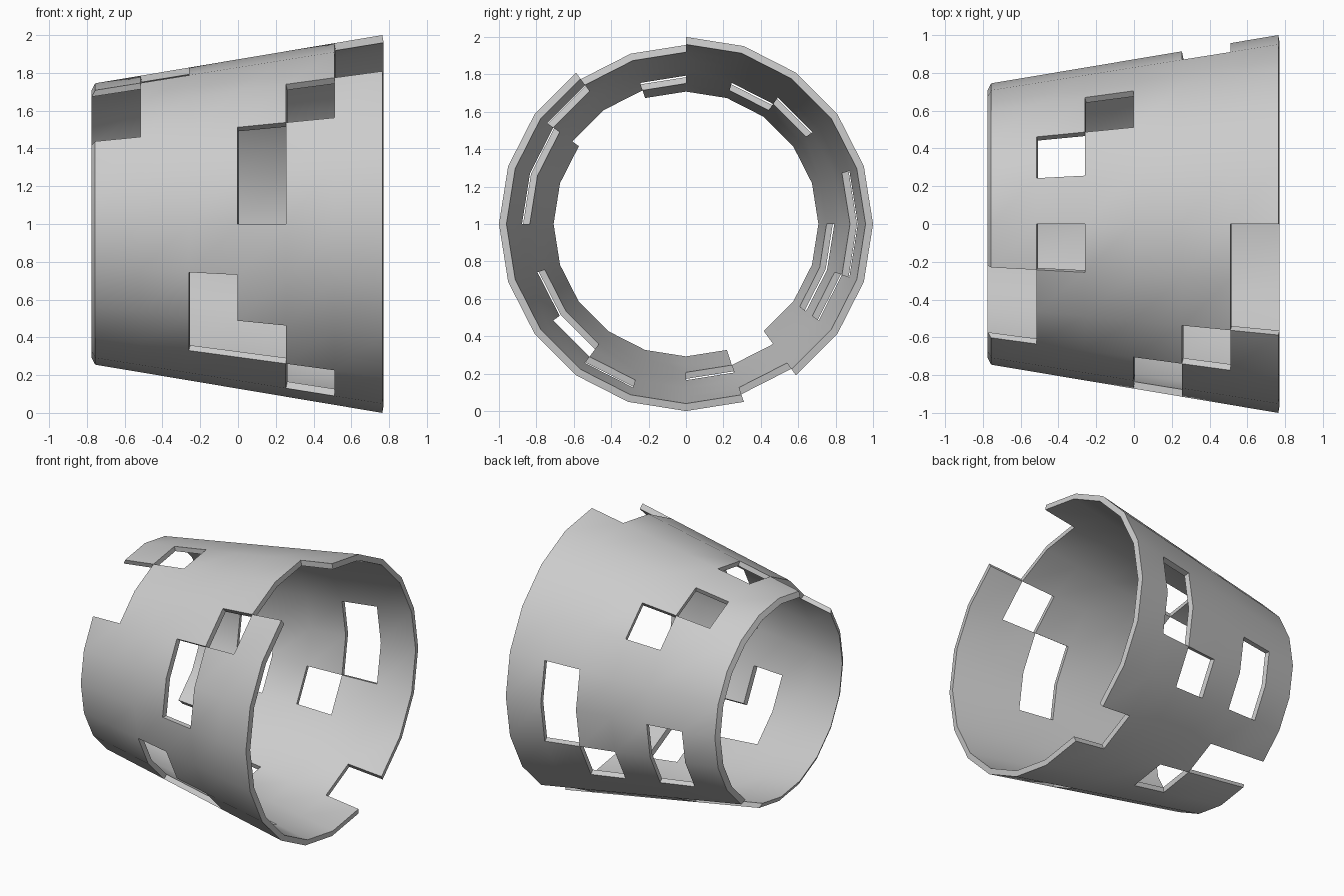
import bpy, bmesh
from math import sin, cos, radians

if "Cube" in bpy.data.objects:
    bpy.data.objects.remove(bpy.data.objects["Cube"])

SIDES = 20
# Ring positions (x, radius) of the outer and inner walls, small end to large end
x_out = [-0.756, -0.516, -0.26, -0.003, 0.254, 0.51, 0.764]
x_in = [-0.775, -0.509, -0.253, 0.004, 0.261, 0.517, 0.771]
outer = [(x, 1.0 + (x - 0.764) * 0.168) for x in x_out]
inner = [(x, 0.96 + (x - 0.771) * 0.163) for x in x_in]

# Missing panels: column along x -> sectors, counted from the top towards +y
holes = {0: [8, 17, 18], 1: [1, 5, 6, 8, 19], 2: [2, 9, 12, 13],
         3: [6, 12, 15, 16], 4: [4, 5, 11, 17], 5: [8, 18, 19]}


def kept(c, k):
    return 0 <= c < 6 and (k % SIDES) not in holes[c]


bm = bmesh.new()


def grid(rings):
    return [[bm.verts.new((x, r * sin(radians(18 * k)), 1 + r * cos(radians(18 * k))))
             for k in range(SIDES)] for x, r in rings]


out_v, in_v = grid(outer), grid(inner)

# Wall panels, plus a rim wherever the neighbouring panel is missing
for c in range(6):
    for k in range(SIDES):
        if not kept(c, k):
            continue
        n = (k + 1) % SIDES
        loop = [(c, k), (c + 1, k), (c + 1, n), (c, n)]
        bm.faces.new([out_v[i][j] for i, j in loop])
        bm.faces.new([in_v[i][j] for i, j in reversed(loop)])
        neighbours = [(c, k - 1), (c + 1, k), (c, k + 1), (c - 1, k)]
        for e, nb in enumerate(neighbours):
            if not kept(*nb):
                (a, b), (d, f) = loop[e], loop[(e + 1) % 4]
                bm.faces.new([out_v[d][f], out_v[a][b], in_v[a][b], in_v[d][f]])

bmesh.ops.delete(bm, geom=[v for v in bm.verts if not v.link_faces], context='VERTS')
# Make the outer wall face outwards
test = next(f for f in bm.faces if all(v in out_v[2] + out_v[3] for v in f.verts))
mid = test.calc_center_median()
test.normal_update()
if test.normal.y * mid.y + test.normal.z * (mid.z - 1) < 0:
    bmesh.ops.reverse_faces(bm, faces=bm.faces[:])

mesh = bpy.data.meshes.new("perforated_tapered_tube")
bm.to_mesh(mesh)
bm.free()
tube = bpy.data.objects.new("perforated_tapered_tube", mesh)
bpy.context.collection.objects.link(tube)
bpy.context.view_layer.objects.active = tube
tube.select_set(True)
bpy.ops.object.shade_smooth_by_angle(angle=radians(30))
